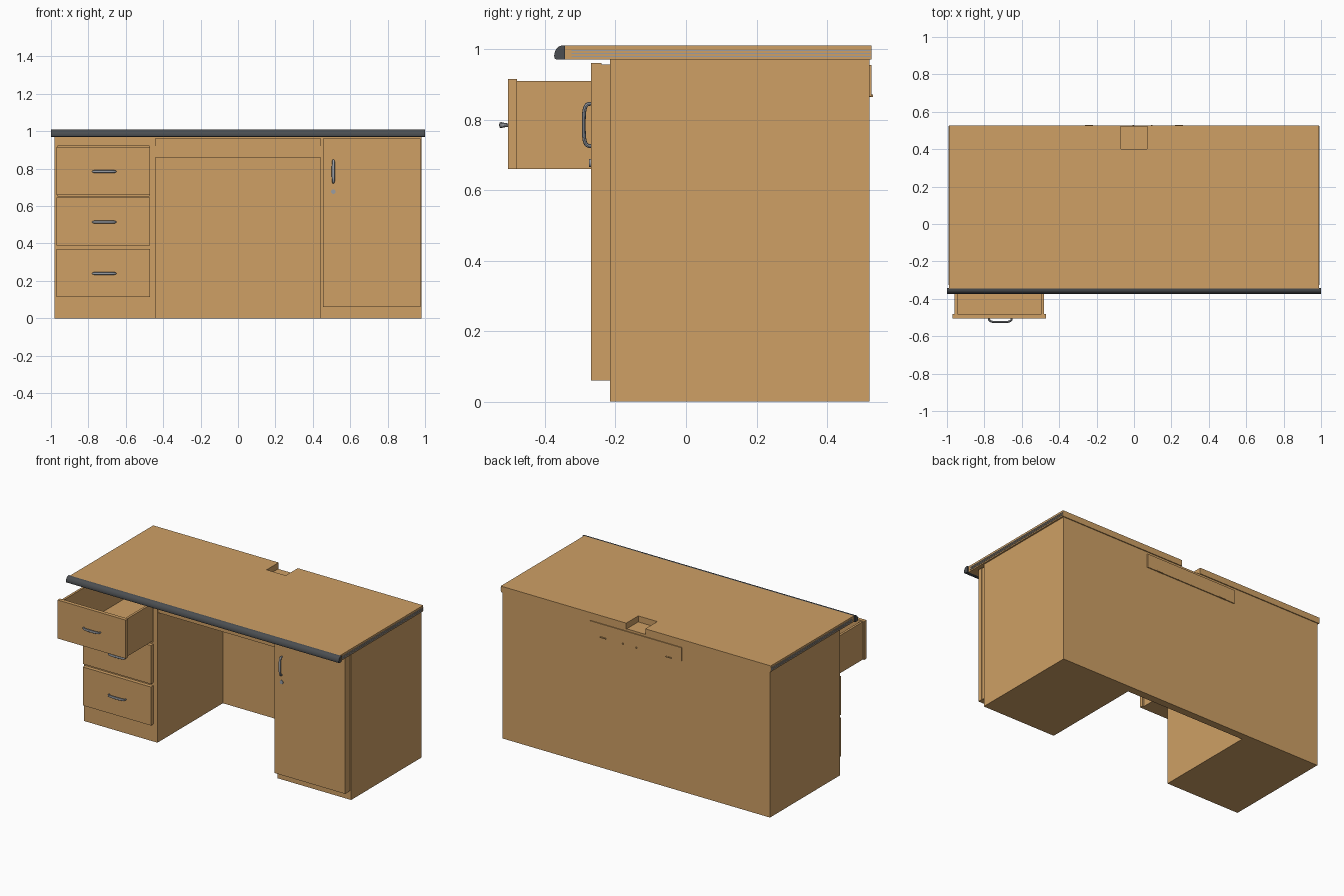
import bpy, bmesh, math
from mathutils import Vector

if "Cube" in bpy.data.objects:
    bpy.data.objects.remove(bpy.data.objects["Cube"])


def material(name, rgb):
    m = bpy.data.materials.new(name)
    m.diffuse_color = (*rgb, 1)
    m.use_nodes = True
    m.node_tree.nodes["Principled BSDF"].inputs["Base Color"].default_value = m.diffuse_color
    return m


WOOD = material("light_wood", (0.62, 0.35, 0.13))
DARK = material("dark_grey_rubber", (0.07, 0.076, 0.082))
METAL = material("grey_metal", (0.32, 0.34, 0.37))


def finish(name, bm, mat):
    bmesh.ops.recalc_face_normals(bm, faces=bm.faces)
    me = bpy.data.meshes.new(name)
    bm.to_mesh(me)
    bm.free()
    me.materials.append(mat)
    ob = bpy.data.objects.new(name, me)
    bpy.context.collection.objects.link(ob)
    return ob


def add_box(bm, x0, x1, y0, y1, z0, z1):
    vs = bmesh.ops.create_cube(bm, size=1)["verts"]
    for v in vs:
        v.co = Vector(((x0 + x1) / 2 + v.co.x * (x1 - x0),
                       (y0 + y1) / 2 + v.co.y * (y1 - y0),
                       (z0 + z1) / 2 + v.co.z * (z1 - z0)))


def box(name, *dims, mat=WOOD):
    bm = bmesh.new()
    add_box(bm, *dims)
    return finish(name, bm, mat)


def prism(name, points, depth, mat):
    """Extrude a closed 3D outline along a vector."""
    bm = bmesh.new()
    face = bm.faces.new([bm.verts.new(p) for p in points])
    ext = bmesh.ops.extrude_face_region(bm, geom=[face])["geom"]
    moved = [g for g in ext if isinstance(g, bmesh.types.BMVert)]
    bmesh.ops.translate(bm, verts=moved, vec=depth)
    return finish(name, bm, mat)


def smooth(ob, angle=40):
    bpy.ops.object.select_all(action='DESELECT')
    ob.select_set(True)
    bpy.context.view_layer.objects.active = ob
    bpy.ops.object.shade_smooth_by_angle(angle=math.radians(angle))


def handle(name, x, y, z, vertical=False):
    """Arched pull, thicker in the middle and slim at both ends."""
    bm = bmesh.new()
    rings, n, sides = [], 16, 8
    for i in range(n + 1):
        a = math.pi * i / n
        c, s = math.cos(a), math.sin(a)
        u = -0.06 * math.copysign(abs(c) ** 0.6, c)
        out = 0.02 * max(s, 0) ** 0.6
        radial = Vector((-c * 0.5, -s, 0)).normalized()
        ring = []
        for k in range(sides):
            b = 2 * math.pi * k / sides
            p = Vector((u, -out, 0)) + radial * 0.0055 * math.cos(b)
            p.z = (0.005 + 0.004 * s) * math.sin(b)
            if vertical:
                p = Vector((p.z, p.y, p.x))
            ring.append(bm.verts.new(p + Vector((x, y, z))))
        rings.append(ring)
    for r0, r1 in zip(rings, rings[1:]):
        for k in range(sides):
            j = (k + 1) % sides
            bm.faces.new((r0[k], r0[j], r1[j], r1[k]))
    bm.faces.new(rings[0])
    bm.faces.new(rings[-1])
    smooth(finish(name, bm, METAL))


# Desktop with a cable notch in the back edge
outline = [(-0.99, -0.345), (0.99, -0.345), (0.99, 0.526), (0.07, 0.526),
           (0.07, 0.40), (-0.07, 0.40), (-0.07, 0.526), (-0.99, 0.526)]
prism("desktop", [(x, y, 0.97) for x, y in outline], (0, 0, 0.04), WOOD)

# Rounded front bumper
profile = [(-0.343, 0.97), (-0.366, 0.97), (-0.372, 0.973), (-0.374, 0.98),
           (-0.373, 0.989), (-0.369, 0.999), (-0.362, 1.007), (-0.354, 1.01),
           (-0.343, 1.01)]
smooth(prism("front_bumper", [(-1, y, z) for y, z in profile], (2, 0, 0), DARK), 35)

# Grey strips along both desktop ends
for side, s in (("left", -1), ("right", 1)):
    for i in range(3):
        z = 0.978 + i * 0.008
        xa, xb = sorted((s * 0.988, s * 0.993))
        box(f"{side}_edge_strip_{i + 1}", xa, xb, -0.325, 0.524, z, z + 0.003, mat=METAL)

# Back panel, pedestals and the panel under the desktop
box("back_panel", -0.98, 0.98, 0.47, 0.52, 0, 0.97)
left = box("drawer_pedestal", -0.98, -0.44, -0.215, 0.47, 0, 0.97)
box("cupboard_pedestal", 0.44, 0.98, -0.215, 0.47, 0, 0.97)
box("under_top_panel", -0.44, 0.44, -0.215, 0.47, 0.96, 0.97)

# Cavity for the open top drawer
cutter = box("drawer_cavity_cutter", -0.966, -0.474, -0.3, 0.44, 0.655, 0.92)
cutter.hide_render = True
cutter.hide_viewport = True
mod = left.modifiers.new("cavity", 'BOOLEAN')
mod.operation = 'DIFFERENCE'
mod.object = cutter
mod.solver = 'EXACT'

# Knee space rail and shallow tray
box("knee_rail", -0.44, 0.44, -0.205, -0.18, 0.92, 0.96)
box("tray_front", -0.44, 0.44, -0.21, -0.185, 0.86, 0.92)
box("tray_base", -0.43, 0.43, -0.185, 0.2, 0.865, 0.88)

# Drawers: the top one pulled out, two closed
for i, (z0, z1, y) in enumerate([(0.66, 0.915, -0.505), (0.39, 0.645, -0.24),
                                 (0.115, 0.37, -0.24)]):
    box(f"drawer_front_{i + 1}", -0.97, -0.47, y, y + 0.025, z0, z1)
    handle(f"drawer_handle_{i + 1}", -0.715, y, (z0 + z1) / 2 - 0.003)

# Open drawer box: floor and walls
bm = bmesh.new()
add_box(bm, -0.96, -0.48, -0.48, 0.17, 0.66, 0.675)
add_box(bm, -0.96, -0.945, -0.48, 0.17, 0.675, 0.91)
add_box(bm, -0.495, -0.48, -0.48, 0.17, 0.675, 0.91)
add_box(bm, -0.945, -0.495, 0.155, 0.17, 0.675, 0.91)
finish("open_drawer_box", bm, WOOD)

# Cupboard door with handle and lock
box("cupboard_door_inner", 0.457, 0.973, -0.24, -0.215, 0.06, 0.957)
box("cupboard_door", 0.455, 0.975, -0.27, -0.24, 0.06, 0.96)
handle("door_handle", 0.51, -0.27, 0.785, vertical=True)
bm = bmesh.new()
bmesh.ops.create_cone(bm, cap_ends=True, segments=20, radius1=0.012, radius2=0.012, depth=0.012)
for v in bm.verts:
    v.co = Vector((0.51 + v.co.x, -0.269 + v.co.z, 0.677 + v.co.y))
smooth(finish("door_lock", bm, METAL))

# Cable flap on the back with small catches
box("cable_flap", -0.335, 0.335, 0.52, 0.526, 0.865, 0.955)
for i, (x, w) in enumerate([(0.24, 0.022), (0.095, 0.004), (-0.005, 0.004), (-0.24, 0.022)]):
    box(f"flap_catch_{i + 1}", x - w, x + w, 0.52, 0.53, 0.864, 0.871)
